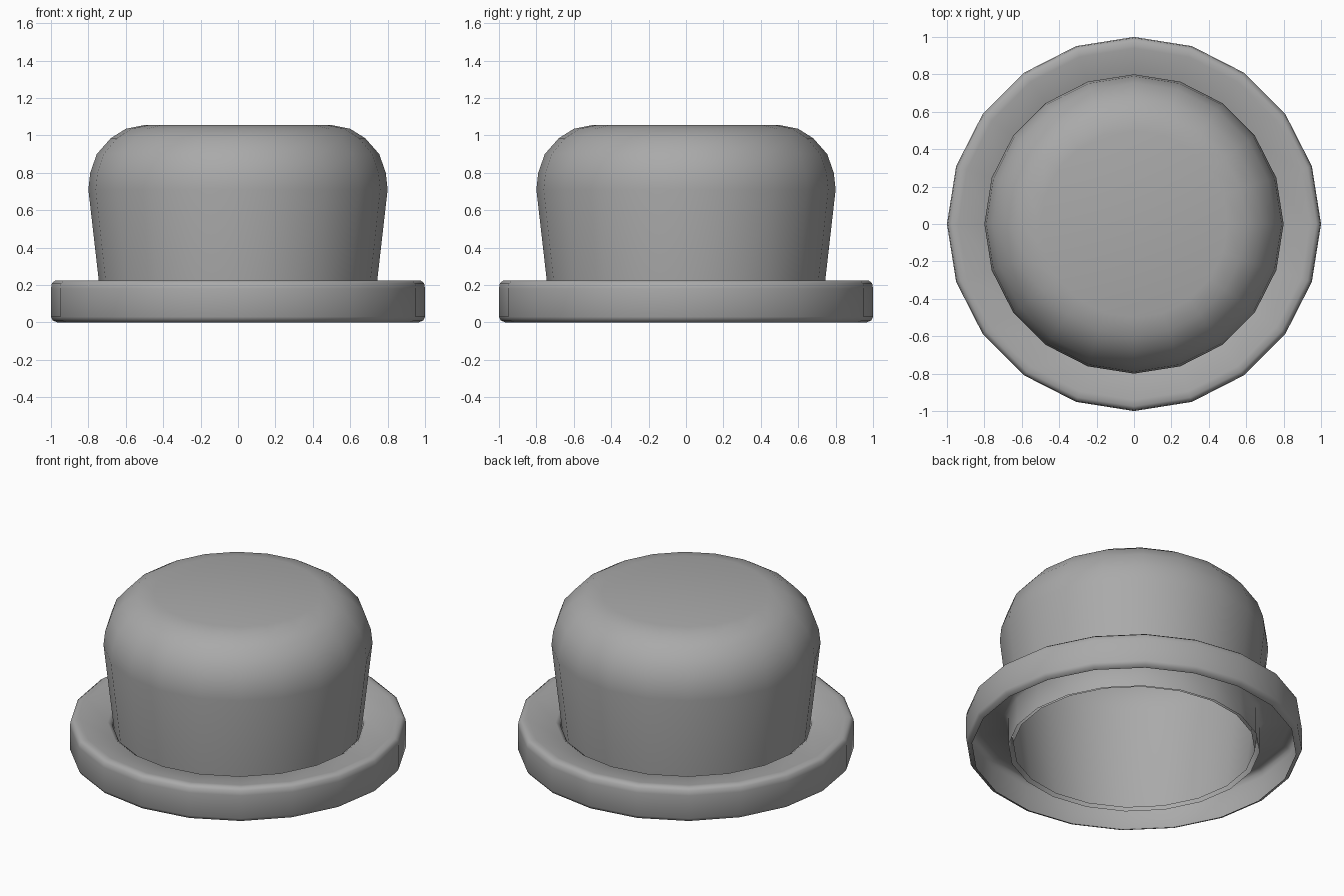
import bpy
import bmesh
from math import cos, sin, tau, radians

SIDES = 20

cube = bpy.data.objects.get("Cube")
if cube:
    bpy.data.objects.remove(cube, do_unlink=True)

grey = bpy.data.materials.new("felt_grey")
grey.use_nodes = True
colour = (0.4, 0.4, 0.4, 1)
grey.diffuse_color = colour
grey.node_tree.nodes["Principled BSDF"].inputs["Base Color"].default_value = colour


def lathe(name, profile, capped=False):
    """Turn (radius, height) points round z; a cap closes the first ring."""
    bm = bmesh.new()
    rings = [[bm.verts.new((r * cos(tau * i / SIDES), r * sin(tau * i / SIDES), z))
              for i in range(SIDES)] for r, z in profile]
    if capped:
        bm.faces.new(rings[0])
    for a, b in zip(rings, rings[1:]):
        for i in range(SIDES):
            j = (i + 1) % SIDES
            bm.faces.new((a[j], a[i], b[i], b[j]))
    bmesh.ops.recalc_face_normals(bm, faces=bm.faces)
    mesh = bpy.data.meshes.new(name)
    bm.to_mesh(mesh)
    bm.free()
    mesh.materials.append(grey)
    obj = bpy.data.objects.new(name, mesh)
    bpy.context.collection.objects.link(obj)
    bpy.ops.object.select_all(action="DESELECT")
    obj.select_set(True)
    bpy.context.view_layer.objects.active = obj
    bpy.ops.object.shade_smooth_by_angle(angle=radians(80))


# Thin crown: flat top, rounded shoulder, wall tapering down to the opening
lathe("crown", [(0.5, 1.055), (0.6, 1.035), (0.68, 0.985), (0.755, 0.9),
                (0.79, 0.8), (0.8, 0.71), (0.72, 0.01)], capped=True)

# Thin brim: an upside-down channel with a rounded outer band
lathe("brim", [(0.748, 0), (0.748, 0.185), (0.775, 0.203), (0.94, 0.222),
               (0.975, 0.225), (0.995, 0.21), (1.0, 0.18), (1.0, 0.03),
               (0.99, 0.01), (0.965, 0)])
